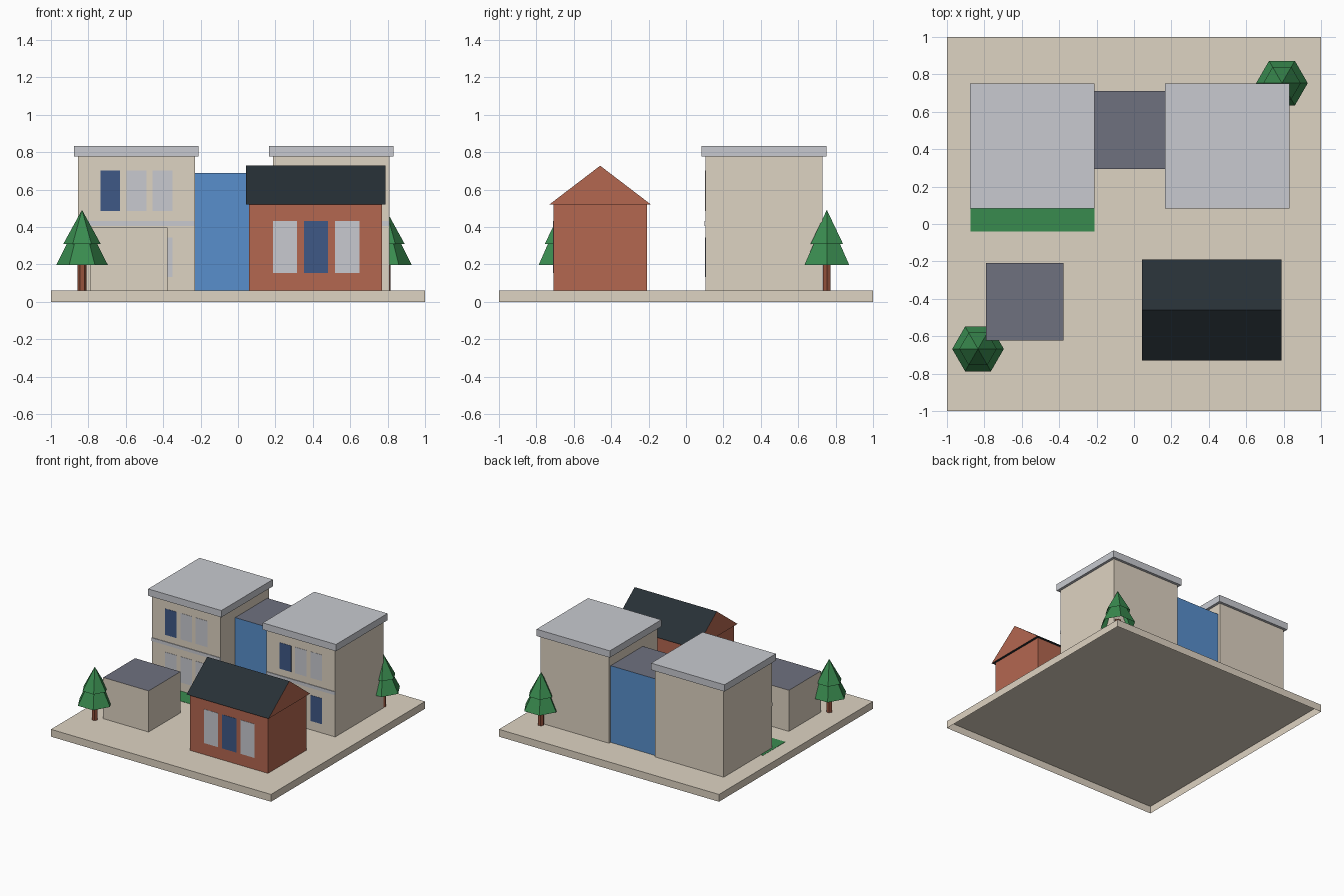
import bpy, bmesh
from mathutils import Matrix

cube = bpy.data.objects.get("Cube")
if cube:
    bpy.data.objects.remove(cube, do_unlink=True)


def material(name, rgb):
    """Flat material from 0-255 display values, stored as linear."""
    lin = [((c / 255 + 0.055) / 1.055) ** 2.4 for c in rgb]
    m = bpy.data.materials.new(name)
    m.use_nodes = True
    m.diffuse_color = (*lin, 1)
    m.node_tree.nodes["Principled BSDF"].inputs["Base Color"].default_value = (*lin, 1)
    return m


BEIGE = material("beige", (222, 211, 194))
GREY = material("light grey", (200, 202, 208))
SLATE = material("slate grey", (111, 113, 127))
BLUE = material("glass blue", (88, 143, 204))
BRICK = material("brick red", (180, 103, 80))
ROOF = material("dark roof", (39, 48, 54))
NAVY = material("window navy", (62, 88, 134))
GREEN = material("leaf green", (57, 139, 79))
BARK = material("bark brown", (150, 82, 60))

GROUND = 0.06
PLATE = 0.002


def finish(name, bm, mats):
    mesh = bpy.data.meshes.new(name)
    bm.to_mesh(mesh)
    bm.free()
    for m in mats:
        mesh.materials.append(m)
    obj = bpy.data.objects.new(name, mesh)
    bpy.context.collection.objects.link(obj)
    return obj


def box(name, x, y, z, mat, top=None):
    """Box from (min, max) pairs; optional top colour; open below if it stands on the ground."""
    bm = bmesh.new()
    bmesh.ops.create_cube(bm, size=1)
    for v in bm.verts:
        for i, (lo, hi) in enumerate((x, y, z)):
            v.co[i] = hi if v.co[i] > 0 else lo
    bm.normal_update()
    if top:
        for f in bm.faces:
            f.material_index = int(f.normal.z > 0.5)
    if z[0] <= GROUND:
        bottom = [f for f in bm.faces if f.normal.z < -0.5]
        bmesh.ops.delete(bm, geom=bottom, context='FACES_ONLY')
    return finish(name, bm, [mat, top] if top else [mat])


def cone(name, x, y, z, r_low, r_high, mat):
    """Open six-sided cone with a corner pointing along x."""
    bm = bmesh.new()
    place = Matrix.Translation((x, y, sum(z) / 2)) @ Matrix.Rotation(1.5708, 4, 'Z')
    bmesh.ops.create_cone(bm, cap_ends=False, segments=6, radius1=r_low, radius2=r_high,
                          depth=z[1] - z[0], matrix=place)
    bmesh.ops.remove_doubles(bm, verts=bm.verts, dist=0.0001)
    return finish(name, bm, [mat])


def windows(name, centre, step, width, z, y, colours):
    """Row of three thin panes on a front wall."""
    for i, mat in enumerate(colours):
        x = centre + (i - 1) * step
        box(f"{name}_{i + 1}", (x - width / 2, x + width / 2), (y - PLATE, y + PLATE), z, mat)


# Ground slab and lawn
box("ground_slab", (-1, 1), (-1, 1), (0, GROUND), BEIGE)
box("lawn", (-0.875, -0.212), (-0.04, 0.25), (GROUND, GROUND + PLATE), GREEN)

# Two tall blocks with overhanging flat roofs
lower_rows = {"right": (GREY, GREY, GREY), "left": (GREY, GREY, NAVY)}
for side, cx in (("right", -0.543), ("left", 0.499)):
    box(f"{side}_block_walls", (cx - 0.312, cx + 0.312), (0.104, 0.731), (GROUND, 0.78), BEIGE)
    box(f"{side}_block_roof", (cx - 0.333, cx + 0.333), (0.084, 0.752), (0.777, 0.833), GREY)
    box(f"{side}_block_ledge", (cx - 0.312, cx + 0.312), (0.099, 0.11), (0.405, 0.432), GREY)
    windows(f"{side}_upper_window", cx, 0.14, 0.106, (0.487, 0.702), 0.104, (NAVY, GREY, GREY))
    windows(f"{side}_lower_window", cx, 0.14, 0.106, (0.133, 0.345), 0.104, lower_rows[side])

# Glazed link between the blocks
box("glass_link", (-0.235, 0.19), (0.293, 0.711), (GROUND, 0.69), BLUE, SLATE)

# Garage
box("garage", (-0.79, -0.377), (-0.622, -0.208), (GROUND, 0.398), BEIGE, SLATE)

# Brick house with gable roof
HY = -0.459
box("house_walls", (0.058, 0.769), (HY - 0.25, HY + 0.25), (GROUND, 0.525), BRICK)
windows("house_window", 0.418, 0.166, 0.129, (0.155, 0.433), HY - 0.25, (GREY, NAVY, GREY))
bm = bmesh.new()
profile = [(-0.27, 0.522), (0.27, 0.522), (0, 0.728)]
gable = bm.faces.new([bm.verts.new((0.042, HY + dy, z)) for dy, z in profile])
ext = bmesh.ops.extrude_face_region(bm, geom=[gable], use_keep_orig=True)
bmesh.ops.translate(bm, vec=(0.746, 0, 0),
                    verts=[e for e in ext["geom"] if isinstance(e, bmesh.types.BMVert)])
bmesh.ops.recalc_face_normals(bm, faces=bm.faces)
for f in bm.faces:
    f.material_index = int(len(f.verts) == 3)
finish("house_roof", bm, [ROOF, BRICK])

# Trees
for label, x, y in (("front", -0.834, -0.668), ("back", 0.791, 0.753)):
    cone(f"{label}_tree_trunk", x, y, (GROUND, 0.24), 0.024, 0.024, BARK)
    cone(f"{label}_tree_lower_leaves", x, y, (0.198, 0.47), 0.138, 0, GREEN)
    cone(f"{label}_tree_upper_leaves", x, y, (0.31, 0.492), 0.1, 0, GREEN)
